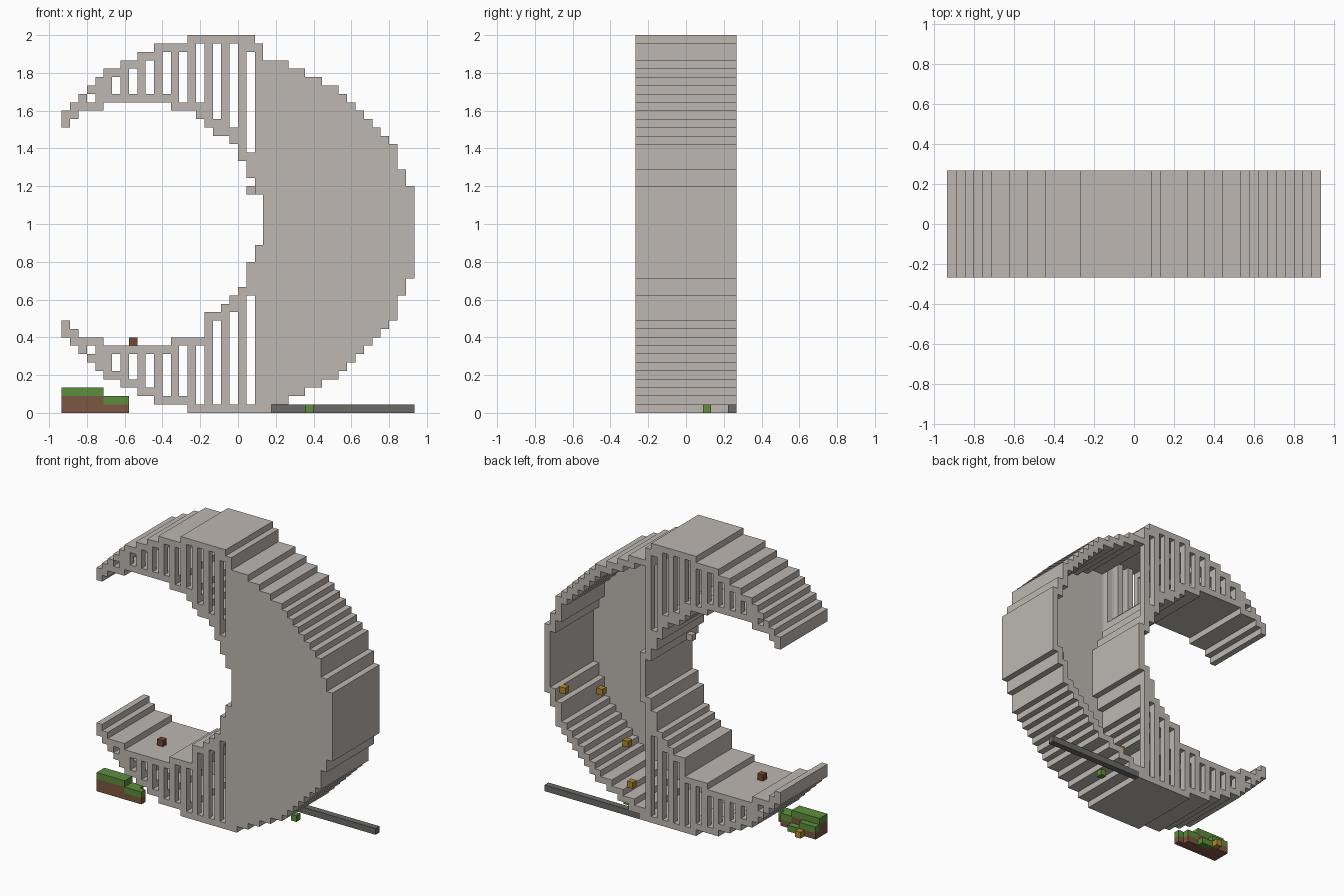
import bpy
import bmesh
from mathutils import Vector

cube = bpy.data.objects.get("Cube")
if cube:
    bpy.data.objects.remove(cube)

COLS, DEPTH, ROWS = 42, 12, 45
U = 2 / ROWS
ORIGIN = Vector((-COLS * U / 2, -DEPTH * U / 2, 0))


def material(name, rgb):
    m = bpy.data.materials.new(name)
    m.use_nodes = True
    color = (*rgb, 1)
    m.diffuse_color = color
    m.node_tree.nodes["Principled BSDF"].inputs["Base Color"].default_value = color
    return m


stone = material("pale stone", (0.51, 0.475, 0.44))
asphalt = material("dark grey", (0.145, 0.145, 0.14))
grass = material("grass green", (0.11, 0.27, 0.045))
soil = material("soil brown", (0.205, 0.095, 0.055))
wood = material("wood brown", (0.17, 0.065, 0.032))
gold = material("lamp gold", (0.45, 0.24, 0.03))


def block_object(name, cells, mat):
    """Outer skin of a set of unit blocks, with flat areas merged."""
    bm = bmesh.new()
    verts = {}

    def vert(p):
        key = tuple(p)
        if key not in verts:
            verts[key] = bm.verts.new(ORIGIN + Vector(key) * U)
        return verts[key]

    for cell in cells:
        for axis in range(3):
            for side in (0, 1):
                other = list(cell)
                other[axis] += 2 * side - 1
                if tuple(other) in cells:
                    continue
                a, b = (axis + 1) % 3, (axis + 2) % 3
                quad = []
                for da, db in ((0, 0), (1, 0), (1, 1), (0, 1)):
                    p = list(cell)
                    p[axis] += side
                    p[a] += da
                    p[b] += db
                    quad.append(vert(p))
                bm.faces.new(quad if side else quad[::-1])
    bmesh.ops.dissolve_limit(bm, angle_limit=0.01, verts=bm.verts[:],
                             edges=bm.edges[:], delimit={'NORMAL'})
    mesh = bpy.data.meshes.new(name)
    bm.to_mesh(mesh)
    bm.free()
    mesh.materials.append(mat)
    obj = bpy.data.objects.new(name, mesh)
    bpy.context.collection.objects.link(obj)
    return obj


def box(i0, i1, j0, j1, k0, k1):
    return {(i, j, k) for i in range(i0, i1)
            for j in range(j0, j1) for k in range(k0, k1)}


def step(table, i):
    """Value of the last step that starts at or before column i."""
    return [row[1:] for row in table if row[0] <= i][-1]


# Crescent profile: outer top edge, and the opening as (column, floor, ceiling)
tops = [(i, 36 + i) for i in range(5)]
tops += [(5, 41), (7, 42), (9, 43), (11, 44), (15, 45), (23, 44), (24, 42)]
tops += [(27, 41), (29, 40), (31, 39)]
tops += [(33 + n, 38 - n) for n in range(7)] + [(40, 29), (41, 27)]
opening = [(0, 11, 34), (1, 10, 35), (2, 9, 36), (5, 8, 37), (13, 9, 36),
           (16, 9, 35), (17, 12, 34), (18, 12, 33), (19, 13, 33),
           (20, 14, 32), (21, 15, 30), (22, 18, 28), (23, 20, 26), (24, 0, 0)]

profile = set()
for i in range(COLS):
    top = step(tops, i)[0]
    bottom = 43 - top if i > 24 else 0 if i > 14 else ROWS - top
    low, high = step(opening, i)
    profile |= {(i, k) for k in range(bottom, top) if not low <= k < high}

# Small openings near the two tips
tip_holes = {(3, 7), (3, 37)}


def is_skin(i, k):
    return any((i + a, k + b) not in profile
               for a in (-1, 0, 1) for b in (-1, 0, 1))


# Hollow building: stepped skin, slotted walls, open at the back of the bulge
WALL_END = 24
building = set()
for i, k in profile - tip_holes:
    if is_skin(i, k):
        layers = range(DEPTH)
    elif i < WALL_END:
        layers = () if i % 2 == 0 else (0, DEPTH - 1)
    else:
        layers = (0,)
    building |= {(i, j, k) for j in layers}
block_object("crescent_building", building, stone)

# Single blocks
for name, cell, mat in (
        ("wall_knob", (22, 2, 26), stone),
        ("terrace_block", (8, 4, 8), wood),
        ("shrub", (29, 8, 0), grass),
        ("upper_back_lamp", (39, 10, 16), gold),
        ("upper_front_lamp", (38, 2, 13), gold),
        ("middle_lamp", (32, 4, 7), gold),
        ("lower_lamp", (27, 10, 4), gold),
        ("garden_lamp", (2, 3, 0), gold)):
    block_object(name, {cell}, mat)

# Path along the back
block_object("path", box(25, COLS, DEPTH - 1, DEPTH, 0, 1), asphalt)

# Stepped garden mound: soil with a layer of grass on top
soil_cells, grass_cells = set(), set()
for j, length in enumerate((8, 7, 5)):
    for i in range(length):
        height = (2 if i < 5 else 1) if j < 2 else (1 if i < 3 else 0)
        soil_cells |= {(i, j, k) for k in range(height)}
        grass_cells.add((i, j, height))
block_object("garden_soil", soil_cells, soil)
block_object("garden_grass", grass_cells, grass)
